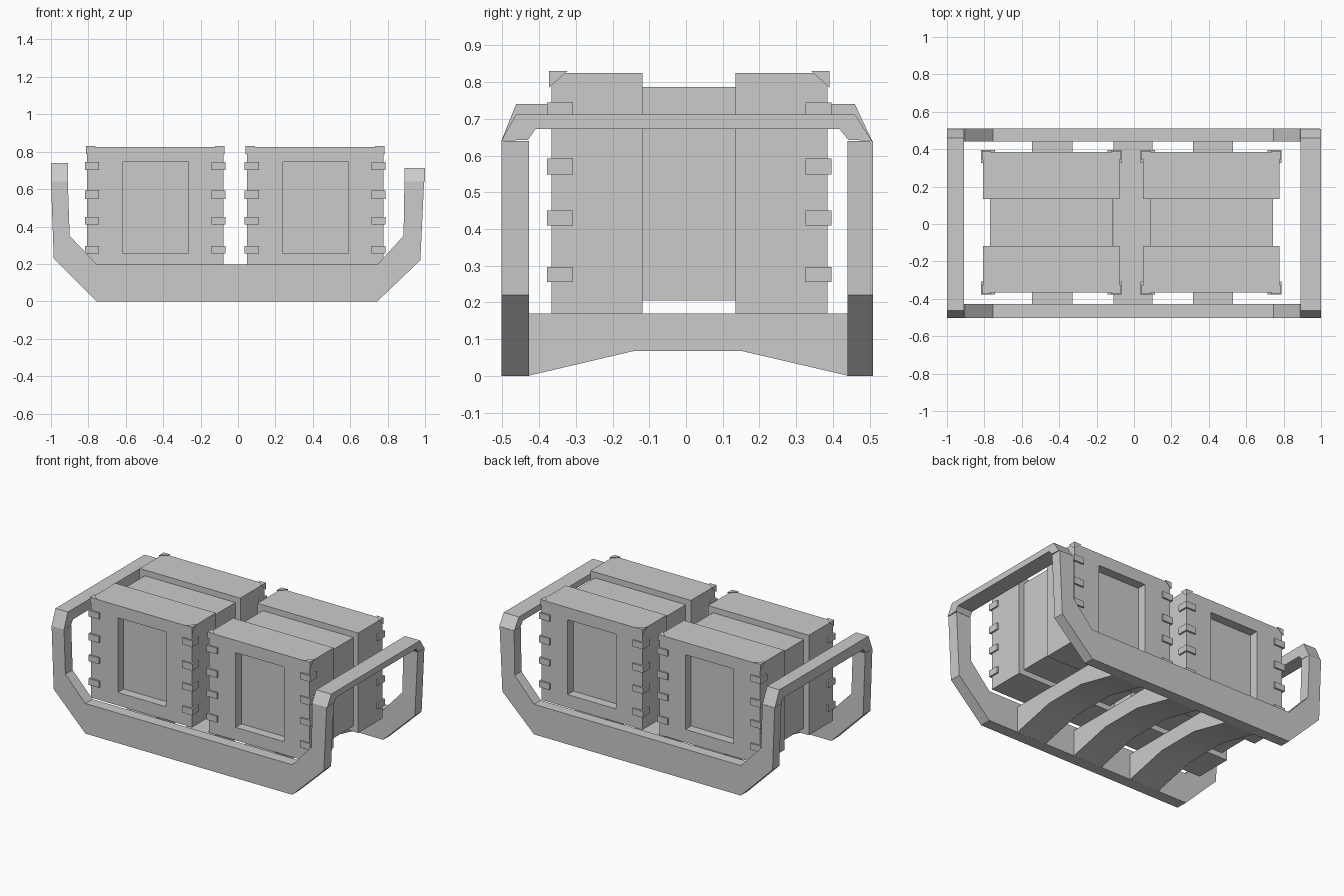
import bpy, bmesh
from mathutils import Vector

if "Cube" in bpy.data.objects:
    bpy.data.objects.remove(bpy.data.objects["Cube"])


def finish(name, bm, smooth=False):
    bmesh.ops.recalc_face_normals(bm, faces=bm.faces[:])
    me = bpy.data.meshes.new(name)
    bm.to_mesh(me)
    bm.free()
    ob = bpy.data.objects.new(name, me)
    bpy.context.collection.objects.link(ob)
    if smooth:
        bpy.ops.object.select_all(action='DESELECT')
        ob.select_set(True)
        bpy.context.view_layer.objects.active = ob
        bpy.ops.object.shade_smooth_by_angle(angle=0.52)
    return ob


def add_box(bm, x0, x1, y0, y1, z0, z1):
    verts = bmesh.ops.create_cube(bm, size=1)['verts']
    for v in verts:
        v.co = ((x0, x1)[v.co.x > 0], (y0, y1)[v.co.y > 0], (z0, z1)[v.co.z > 0])
    return verts


def prism(name, pts, axis, a, b, smooth=False):
    """Extrude a 2D outline along x (yz points) or y (xz points)."""
    bm = bmesh.new()
    put = (lambda p, t: (t, p[0], p[1])) if axis == 'x' else (lambda p, t: (p[0], t, p[1]))
    face = bm.faces.new([bm.verts.new(put(p, a)) for p in pts])
    ext = bmesh.ops.extrude_face_region(bm, geom=[face])['geom']
    step = Vector(put((0, 0), b - a))
    bmesh.ops.translate(bm, vec=step, verts=[g for g in ext if isinstance(g, bmesh.types.BMVert)])
    return finish(name, bm, smooth)


# Side rails, turned up at both ends into posts
rail = [(-0.755, 0), (0.745, 0), (0.975, 0.22), (0.995, 0.64), (0.89, 0.64), (0.885, 0.35),
        (0.745, 0.197), (-0.755, 0.197), (-0.9, 0.35), (-0.91, 0.64), (-1, 0.64), (-0.985, 0.23)]
prism("front_rail", rail, 'y', -0.503, -0.428)
prism("back_rail", rail, 'y', 0.44, 0.51)

# End handles with chamfered corners
for name, x0, x1, top in (("left_handle", -1, -0.91, 0.74), ("right_handle", 0.89, 1, 0.712)):
    outline = [(-0.503, 0.64), (-0.463, top), (0.46, top), (0.507, 0.64),
               (0.442, 0.643), (0.418, 0.672), (-0.41, 0.672), (-0.43, 0.643)]
    prism(name, outline, 'x', x0, x1)

# Arched cross ribs under the crates
arch = [(-0.43, 0), (-0.14, 0.068), (0.15, 0.068), (0.442, 0), (0.442, 0.17), (-0.43, 0.17)]
for i, (x0, x1) in enumerate(((-0.545, -0.33), (-0.11, 0.1), (0.315, 0.53))):
    prism(f"cross_rib_{i}", arch, 'x', x0, x1, smooth=True)


def crate_half(name, x0, x1, y_in, y_out):
    """Outer slab of a crate with a recessed panel on its outer face."""
    bm = bmesh.new()
    add_box(bm, x0, x1, min(y_in, y_out), max(y_in, y_out), 0.17, 0.825)
    bm.faces.ensure_lookup_table()
    face = next(f for f in bm.faces if all(abs(v.co.y - y_out) < 1e-5 for v in f.verts))
    bmesh.ops.inset_region(bm, faces=[face], thickness=0.03)
    mid = (x0 + x1) / 2
    for v in face.verts:
        v.co.x = x0 + 0.193 if v.co.x < mid else x1 - 0.187
        v.co.z = 0.255 if v.co.z < 0.5 else 0.745
    face = bmesh.ops.extrude_discrete_faces(bm, faces=[face])['faces'][0]
    for v in face.verts:
        v.co.y += 0.06 if y_out < 0 else -0.06
    finish(name, bm)


for side, x0, x1 in (("left", -0.808, -0.078), ("right", 0.047, 0.777)):
    # Crate: two slabs joined by a slightly smaller core
    crate_half(f"{side}_crate_front", x0, x1, -0.118, -0.367)
    crate_half(f"{side}_crate_back", x0, x1, 0.135, 0.385)
    bm = bmesh.new()
    add_box(bm, x0 + 0.038, x1 - 0.035, -0.118, 0.135, 0.205, 0.787)
    finish(f"{side}_crate_core", bm)

    # Clips wrapping the vertical edges, and pointed caps on the top corners
    clips, caps = bmesh.new(), bmesh.new()
    for cx, sx in ((x0, 1), (x1, -1)):
        for cy, sy in ((-0.367, 1), (0.385, -1)):
            ox, oy = cx - 0.011 * sx, cy - 0.011 * sy
            xs, ys = sorted((ox, ox + 0.075 * sx)), sorted((oy, oy + 0.07 * sy))
            for z0, z1 in ((0.255, 0.297), (0.41, 0.45), (0.548, 0.592), (0.703, 0.744)):
                add_box(clips, *xs, *ys, z0, z1)
            p = Vector((cx - 0.006 * sx, cy - 0.006 * sy, 0.83))
            corner, a, b, c = [caps.verts.new(p + Vector(d)) for d in (
                (0, 0, 0), (0.052 * sx, 0, 0), (0, 0.05 * sy, 0), (0, 0, -0.045))]
            for tri in ((corner, a, b), (corner, b, c), (corner, c, a), (a, b, c)):
                caps.faces.new(tri)
    finish(f"{side}_crate_clips", clips)
    finish(f"{side}_crate_corner_caps", caps)
